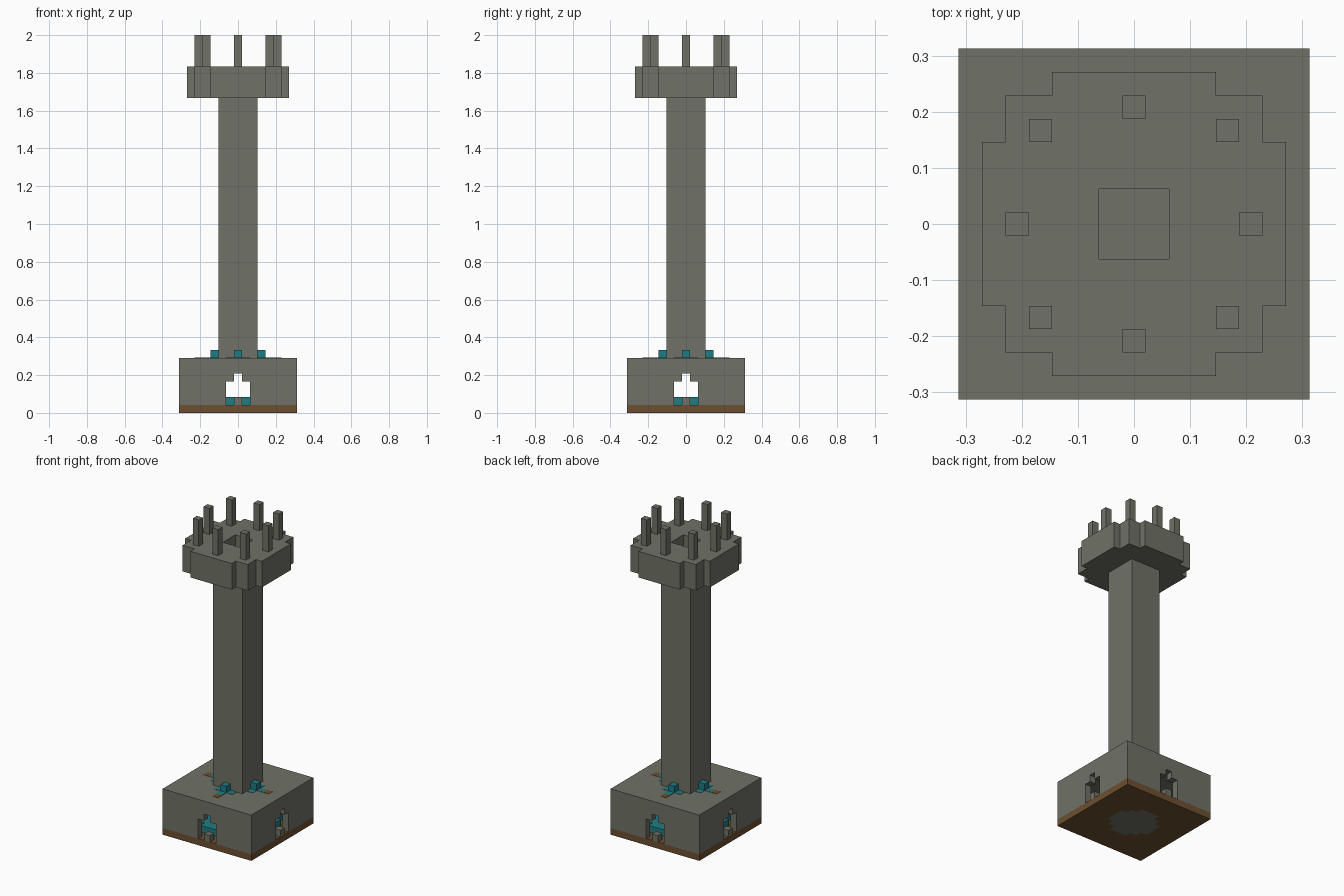
import bpy
import bmesh
from math import pi
from mathutils import Matrix

if "Cube" in bpy.data.objects:
    bpy.data.objects.remove(bpy.data.objects["Cube"], do_unlink=True)

U = 2 / 48  # size of one block


def material(name, rgb):
    m = bpy.data.materials.new(name)
    m.use_nodes = True
    m.diffuse_color = (*rgb, 1)
    m.node_tree.nodes["Principled BSDF"].inputs["Base Color"].default_value = (*rgb, 1)
    return m


STONE = material("grey stone", (0.16, 0.17, 0.135))
WATER = material("teal water", (0.014, 0.20, 0.235))
EARTH = material("brown earth", (0.155, 0.08, 0.03))


def around(quarter):
    """Repeat a quarter outline four times about the centre."""
    pts, out = list(quarter), []
    for _ in range(4):
        out += pts
        pts = [(-y, x) for x, y in pts]
    return out


def square(half, x=0, y=0):
    return [(x + a, y + b) for a, b in around([(half, half)])]


def prism(name, loops, z0, z1, mat, matrix=Matrix()):
    """Extrude an outline, with further loops as holes, from z0 to z1."""
    bm = bmesh.new()
    edges = []
    for loop in loops:
        vs = [bm.verts.new((x, y, z0)) for x, y in loop]
        edges += [bm.edges.new((v, vs[i - 1])) for i, v in enumerate(vs)]
    bmesh.ops.triangle_fill(bm, edges=edges, use_beauty=True, use_dissolve=False)
    ext = bmesh.ops.extrude_face_region(bm, geom=bm.faces[:], use_keep_orig=True)
    top = [v for v in ext["geom"] if isinstance(v, bmesh.types.BMVert)]
    bmesh.ops.translate(bm, verts=top, vec=(0, 0, z1 - z0))
    bmesh.ops.recalc_face_normals(bm, faces=bm.faces[:])
    bm.transform(Matrix.Scale(U, 4) @ matrix)
    me = bpy.data.meshes.new(name)
    bm.to_mesh(me)
    bm.free()
    me.materials.append(mat)
    ob = bpy.data.objects.new(name, me)
    bpy.context.collection.objects.link(ob)
    return ob


# stepped round outlines
hearth = around([(3.5, -1.5), (3.5, 1.5), (2.5, 1.5), (2.5, 2.5), (1.5, 2.5)])
pool = around([(5.5, -2.5), (5.5, 2.5), (4.5, 2.5), (4.5, 4.5), (2.5, 4.5)])
crown = around([(6.5, -3.5), (6.5, 3.5), (5.5, 3.5), (5.5, 5.5), (3.5, 5.5)])

# ground slab, stone disc and water ring
prism("ground_slab", [square(7.5), hearth], 0, 1, EARTH)
prism("floor_disc", [hearth], 0, 1, STONE)
prism("pool", [pool, hearth], 1, 2, WATER)

# hollow base: four walls with doorways, and the roof
doorway = [(-1.5, 1), (-1.5, 4), (-0.5, 4), (-0.5, 5),
           (0.5, 5), (0.5, 4), (1.5, 4), (1.5, 1)]
wall = [(-7.5, 1)] + doorway + [(6.5, 1), (6.5, 7), (-7.5, 7)]
upright = Matrix.Rotation(pi / 2, 4, "X")
for i, side in enumerate(("front", "left", "back", "right")):
    turn = Matrix.Rotation(i * pi / 2, 4, "Z")
    prism(side + "_wall", [wall], 6.5, 7.5, STONE, turn @ upright)
    prism(side + "_door_post", [square(0.5, 0, -7)], 1, 2, STONE, turn)
    # spring block on the roof with its wet patches and an earth patch
    prism(side + "_spring", [square(0.5, 0, -3)], 7, 8, WATER, turn)
    for n, x in enumerate((-1, 1)):
        prism(f"{side}_wet_patch_{n}", [square(0.5, x, -3)], 7, 7.04, WATER, turn)
    prism(side + "_wet_spot", [square(0.5, 0, -4)], 7, 7.04, WATER, turn)
    prism(side + "_earth_patch", [square(0.5, 0, -5)], 7, 7.04, EARTH, turn)
    # battlement posts on the crown
    prism(side + "_post", [square(0.5, 0, -5)], 44, 48, STONE, turn)
    prism(side + "_corner_post", [square(0.5, 4, -4)], 44, 48, STONE, turn)
prism("base_roof", [square(6.5), square(1.5)], 6, 7, STONE)

# hollow shaft and crown
prism("shaft", [square(2.5), square(1.5)], 7, 40, STONE)
prism("crown", [crown, square(1.5)], 40, 44, STONE)
